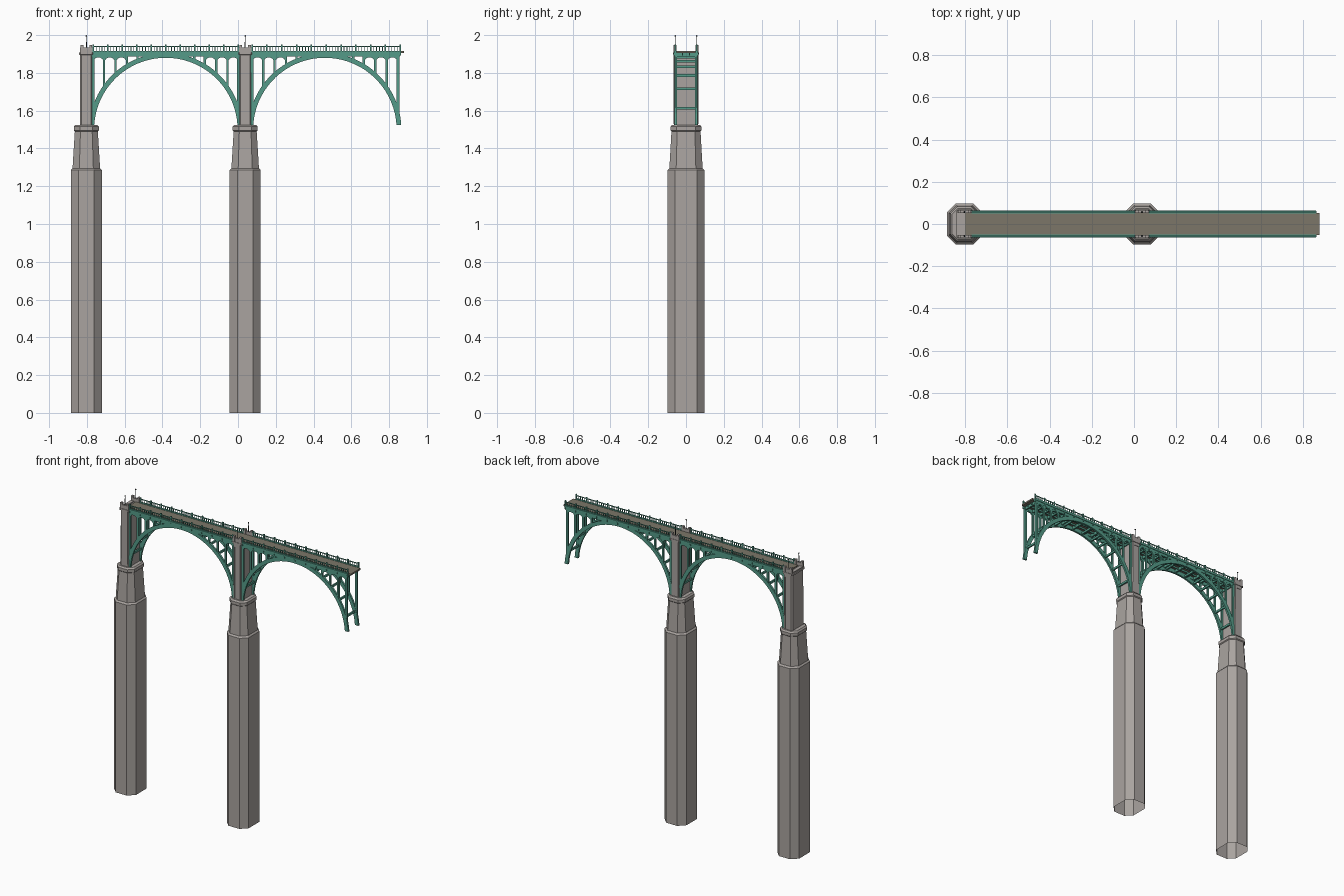
import bpy, bmesh, math
from mathutils import Matrix, Vector

if "Cube" in bpy.data.objects:
    bpy.data.objects.remove(bpy.data.objects["Cube"])


def material(name, rgb):
    m = bpy.data.materials.new(name)
    m.diffuse_color = (*rgb, 1)
    m.use_nodes = True
    m.node_tree.nodes["Principled BSDF"].inputs["Base Color"].default_value = m.diffuse_color
    return m


STONE = material("stone", (0.40, 0.37, 0.35))
GREEN = material("green_steel", (0.09, 0.33, 0.25))
ROAD = material("road", (0.20, 0.18, 0.14))
DARK = material("dark_iron", (0.03, 0.04, 0.04))


def finish(name, bm, mat):
    bmesh.ops.recalc_face_normals(bm, faces=bm.faces)
    me = bpy.data.meshes.new(name)
    bm.to_mesh(me)
    bm.free()
    me.materials.append(mat)
    ob = bpy.data.objects.new(name, me)
    bpy.context.collection.objects.link(ob)
    return ob


def box(bm, x0, x1, y0, y1, z0, z1):
    m = Matrix.Translation(((x0 + x1) / 2, (y0 + y1) / 2, (z0 + z1) / 2))
    bmesh.ops.create_cube(bm, size=1, matrix=m @ Matrix.Diagonal((x1 - x0, y1 - y0, z1 - z0, 1)))


def prism(bm, pts, y0, y1):
    # extrude an (x, z) outline along y
    f = bm.faces.new([bm.verts.new((x, y0, z)) for x, z in pts])
    r = bmesh.ops.extrude_face_region(bm, geom=[f])
    vs = [v for v in r["geom"] if isinstance(v, bmesh.types.BMVert)]
    bmesh.ops.translate(bm, verts=vs, vec=Vector((0, y1 - y0, 0)))


def loft(bm, cx, sections, bottom=True):
    # stack chamfered rectangles: (z, half x, half y, chamfer)
    rings = []
    for z, a, b, c in sections:
        p = [(a, b - c), (a - c, b), (c - a, b), (-a, b - c),
             (-a, c - b), (c - a, -b), (a - c, -b), (a, c - b)]
        rings.append([bm.verts.new((cx + x, y, z)) for x, y in p])
    for r, s in zip(rings, rings[1:]):
        for i in range(8):
            j = (i + 1) % 8
            bm.faces.new((r[i], r[j], s[j], s[i]))
    bm.faces.new(rings[-1])
    if bottom:
        bm.faces.new(rings[0])


PIERS = (-0.803, 0.038)
SPANS = (-0.382, 0.460)
COLS = (0.206, 0.267, 0.327, 0.387)
ZC, R_IN, R_OUT = 1.50, 0.380, 0.405
Y0, Y1 = 0.047, 0.060

# stone piers
for n, px in enumerate(PIERS):
    bm = bmesh.new()
    loft(bm, px, [(0, .082, .098, .041), (1.285, .082, .098, .041), (1.295, .073, .088, .036),
                  (1.49, .061, .077, .030), (1.495, .066, .082, .032),
                  (1.515, .066, .082, .032), (1.525, .058, .074, .028)], bottom=False)
    finish(f"pier_shaft_{n}", bm, STONE)

    # upper tower with cap
    bm = bmesh.new()
    loft(bm, px, [(1.52, .034, .064, .008), (1.895, .033, .063, .008), (1.897, .039, .069, .008),
                  (1.909, .039, .069, .008)])
    for s in (-1, 1):
        # raised corner strips and header on the outer face
        for e in (-1, 1):
            cx = px + e * .021
            box(bm, cx - .004, cx + .004, min(s * .062, s * .066), max(s * .062, s * .066), 1.53, 1.88)
        box(bm, px - .025, px + .025, min(s * .062, s * .066), max(s * .062, s * .066), 1.875, 1.897)
        # parapet and its end posts
        ya, yb = sorted((s * .052, s * .066))
        box(bm, px - .033, px + .033, ya, yb, 1.908, 1.935)
        for e in (-1, 1):
            cx = px + e * .023
            box(bm, cx - .007, cx + .007, ya - .001, yb + .001, 1.908, 1.948)
    if n == 0:
        box(bm, px - .034, px - .01, -.05, .05, 1.905, 1.916)
    finish(f"pier_tower_{n}", bm, STONE)

    # lamp standards
    bm = bmesh.new()
    for s in (-1, 1):
        bmesh.ops.create_cone(bm, cap_ends=True, segments=8, radius1=.003, radius2=.0015, depth=.06,
                              matrix=Matrix.Translation((px, s * .057, 1.963)))
        bmesh.ops.create_icosphere(bm, subdivisions=1, radius=.005,
                                   matrix=Matrix.Translation((px, s * .057, 1.995)))
    finish(f"lamps_{n}", bm, DARK)

# arch spans
for n, cx in enumerate(SPANS):
    ribs, spandrel, cross = bmesh.new(), bmesh.new(), bmesh.new()
    for s in (-1, 1):
        ya, yb = sorted((s * Y0, s * Y1))
        pts = []
        for R, flip in ((R_OUT, 1), (R_IN, -1)):
            a0 = math.asin(.024 / R)
            arc = [a0 + (math.pi - 2 * a0) * i / 36 for i in range(37)][::flip]
            pts += [(cx + R * math.cos(a), ZC + R * math.sin(a)) for a in arc]
        prism(ribs, pts, ya, yb)

        # edge girder and columns with arched heads
        box(spandrel, cx - .397, cx + .397, ya, yb, 1.886, 1.907)
        yc, yd = sorted((s * (Y0 + .001), s * (Y1 - .001)))
        for e in (-1, 1):
            for d in (.15,) + COLS:
                foot = ZC + math.sqrt(R_OUT ** 2 - d * d) - .012
                w = .009 if d > .38 else .006
                if d > .38:
                    foot -= .03
                box(spandrel, cx + e * d - w, cx + e * d + w, yc, yd, foot, 1.89)
                if d < .38:
                    x0, x1 = d, d + .06
                    xm, h = d + .03, .026
                    head = [(cx + e * x0, 1.89), (cx + e * x1, 1.89)]
                    for i in range(9):
                        a = math.pi * i / 8
                        head.append((cx + e * (xm + h * math.cos(a)), 1.86 + .022 * math.sin(a)))
                    if d > .16:
                        prism(spandrel, head, yc, yd)

    # cross struts between the ribs and floor beams under the deck
    for e in (-1, 1):
        for d in (.075, .15) + COLS[:3] + (.375,):
            z = ZC + math.sqrt(.392 ** 2 - d * d)
            x = cx + e * d
            box(cross, x - .005, x + .005, -.05, .05, z - .008, z + .006)
        for d in (.09, .15) + COLS:
            x = cx + e * d
            box(cross, x - .005, x + .005, -.05, .05, 1.884, 1.906)
    box(cross, cx - .005, cx + .005, -.05, .05, 1.884, 1.906)
    for y in (-.018, .018):
        box(cross, cx - .39, cx + .40, y - .003, y + .003, 1.893, 1.906)
    finish(f"arch_ribs_{n}", ribs, GREEN)
    finish(f"spandrel_columns_{n}", spandrel, GREEN)
    finish(f"cross_struts_{n}", cross, GREEN)

# road deck
bm = bmesh.new()
box(bm, -.80, .878, -.051, .051, 1.904, 1.915)
finish("road_deck", bm, ROAD)

# railings: curb, rails, posts and balusters on each span
bm = bmesh.new()
for x0, x1 in ((PIERS[0] + .034, PIERS[1] - .034), (PIERS[1] + .034, .862)):
    for s in (-1, 1):
        def rail(xa, xb, h, za, zb):
            box(bm, xa, xb, s * .057 - h, s * .057 + h, za, zb)
        rail(x0, x1, .0065, 1.904, 1.917)
        rail(x0, x1, .002, 1.937, 1.942)
        rail(x0, x1, .002, 1.920, 1.922)
        count = 50
        for i in range(count + 1):
            x = x0 + .003 + (x1 - x0 - .006) * i / count
            if i % 5 == 0:
                rail(x - .004, x + .004, .004, 1.915, 1.949)
                rail(x - .003, x + .003, .008, 1.893, 1.906)
            else:
                rail(x - .0017, x + .0017, .0017, 1.915, 1.939)
finish("railings", bm, GREEN)
